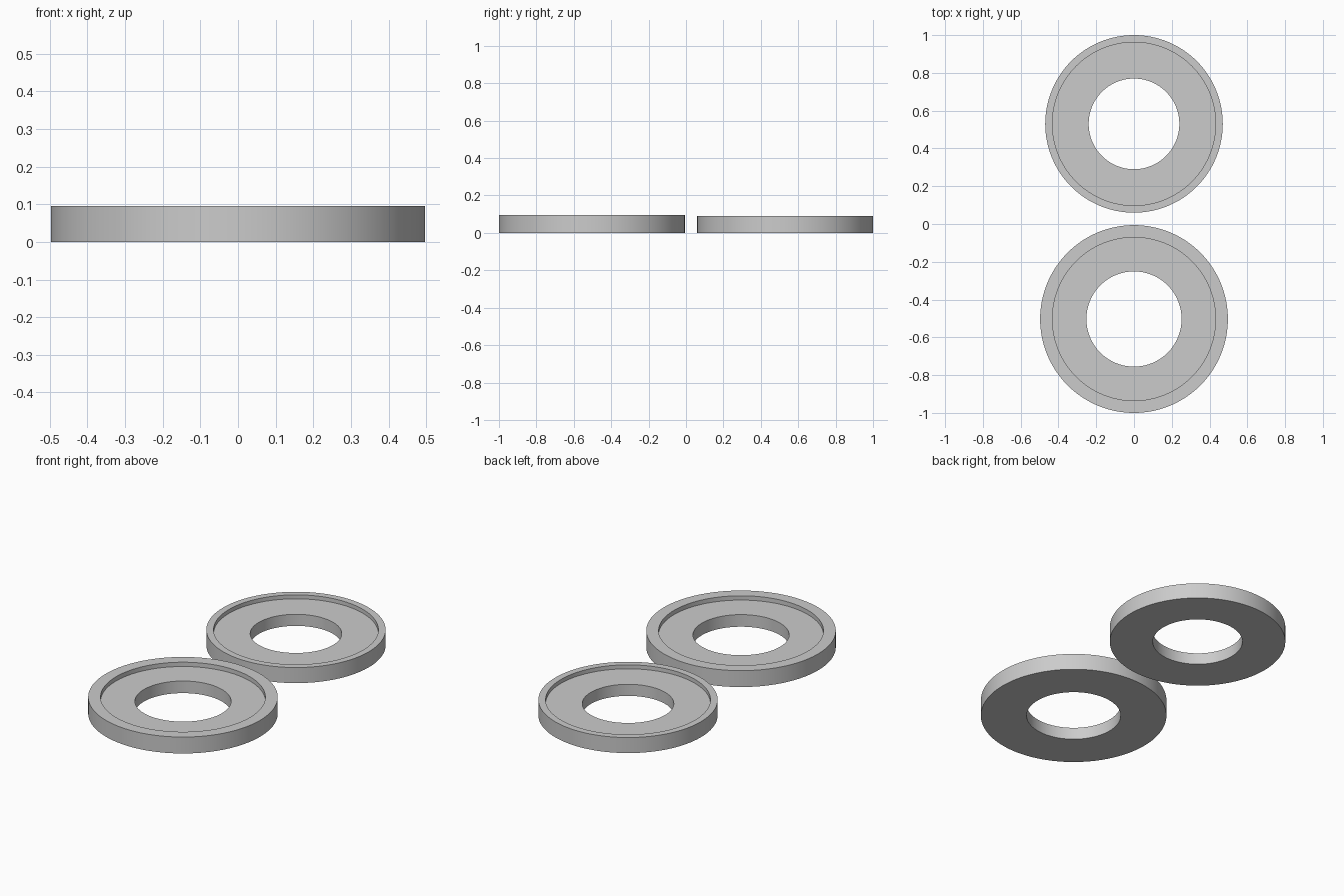
import bpy, bmesh, math

cube = bpy.data.objects.get("Cube")
if cube:
    bpy.data.objects.remove(cube, do_unlink=True)

grey = bpy.data.materials.new("light grey")
grey.use_nodes = True
colour = (0.6, 0.6, 0.6, 1)
grey.diffuse_color = colour
grey.node_tree.nodes["Principled BSDF"].inputs["Base Color"].default_value = colour

SIDES = 128


def ring(name, y, outer, rim, hole, height, floor):
    """Flat ring with a shallow recess in its top, revolved from a closed profile."""
    profile = [(hole, 0), (outer, 0), (outer, height),
               (rim, height), (rim, floor), (hole, floor)]
    bm = bmesh.new()
    loops = []
    for i in range(SIDES):
        a = math.tau * i / SIDES
        loops.append([bm.verts.new((r * math.cos(a), r * math.sin(a), z))
                      for r, z in profile])
    n = len(profile)
    for i in range(SIDES):
        here, there = loops[i], loops[(i + 1) % SIDES]
        for j in range(n):
            k = (j + 1) % n
            bm.faces.new((here[j], there[j], there[k], here[k]))
    bmesh.ops.recalc_face_normals(bm, faces=bm.faces)
    mesh = bpy.data.meshes.new(name)
    bm.to_mesh(mesh)
    bm.free()
    mesh.materials.append(grey)
    obj = bpy.data.objects.new(name, mesh)
    obj.location.y = y
    bpy.context.collection.objects.link(obj)
    bpy.ops.object.select_all(action="DESELECT")
    obj.select_set(True)
    bpy.context.view_layer.objects.active = obj
    bpy.ops.object.shade_smooth_by_angle(angle=math.radians(30))


# Wider front ring and narrower back ring
ring("front_ring", -0.503, 0.497, 0.432, 0.252, 0.095, 0.07)
ring("back_ring", 0.53, 0.47, 0.432, 0.24, 0.09, 0.067)
